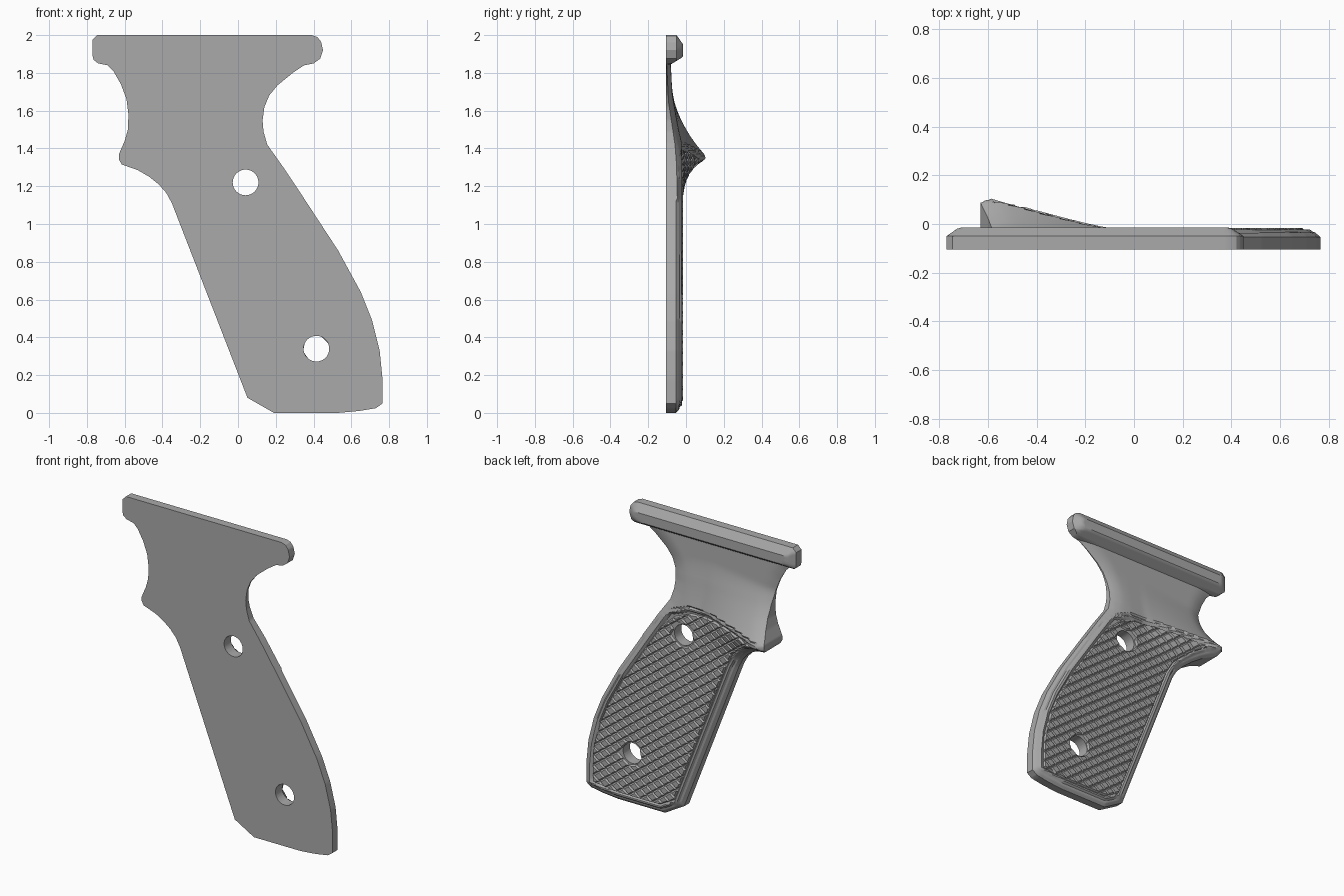
import bpy, bmesh, math
from mathutils import Vector

cube = bpy.data.objects.get("Cube")
if cube:
    bpy.data.objects.remove(cube, do_unlink=True)

grey = bpy.data.materials.new("grey")
grey.use_nodes = True
colour = (0.4, 0.4, 0.4, 1)
grey.diffuse_color = colour
grey.node_tree.nodes["Principled BSDF"].inputs["Base Color"].default_value = colour

FRONT = -0.105
HOLES = [(0.04, 1.22), (0.415, 0.34)]
RADIUS = 0.068

# Outline edges, bottom to top, as (x, z)
LEFT = [(.19, 0), (.05, .08), (-.35, 1.11), (-.38, 1.165), (-.42, 1.21), (-.47, 1.25), (-.53, 1.285),
        (-.615, 1.315), (-.63, 1.34), (-.63, 1.37), (-.6, 1.44), (-.583, 1.5), (-.58, 1.58), (-.59, 1.66),
        (-.62, 1.74), (-.66, 1.81), (-.69, 1.84), (-.74, 1.85), (-.765, 1.87), (-.77, 1.89),
        (-.77, 1.975), (-.745, 2)]
RIGHT = [(.53, 0), (.64, .01), (.73, .025), (.765, .05), (.765, .18), (.75, .33), (.71, .49), (.65, .64),
         (.53, .86), (.34, 1.15), (.24, 1.3), (.155, 1.42), (.135, 1.49), (.13, 1.55), (.14, 1.62),
         (.165, 1.68), (.21, 1.735), (.29, 1.8), (.35, 1.84), (.4, 1.85), (.435, 1.875), (.45, 1.92),
         (.44, 1.965), (.42, 1.99), (.39, 2)]
# Ridge between the grip and the neck
CREST = [(-.63, 1.36), (-.45, 1.39), (-.15, 1.43), (0, 1.42), (.13, 1.37), (.23, 1.28), (.34, 1.13)]
PANEL = [(.1, .12), (.21, .06), (.55, .06), (.7, .08), (.7, .2), (.69, .33), (.65, .47), (.59, .62),
         (.47, .83), (.28, 1.12), (.2, 1.24), (.1, 1.33), (-.02, 1.38), (-.15, 1.39), (-.3, 1.38),
         (-.45, 1.355), (-.53, 1.335), (-.42, 1.275), (-.33, 1.2), (-.28, 1.11)]
LOOP = [Vector(p) for p in LEFT + RIGHT[::-1]]


def lerp_table(table, t):
    if t <= table[0][0]:
        return table[0][1]
    for (a, u), (b, v) in zip(table, table[1:]):
        if t <= b:
            return u + (v - u) * (t - a) / (b - a)
    return table[-1][1]


def edge_x(side, z):
    return lerp_table([(b, a) for a, b in side], z)


def edge_distance(x, z):
    p, best = Vector((x, z)), 9
    for a, b in zip(LOOP, LOOP[1:] + LOOP[:1]):
        s = b - a
        t = max(0, min(1, (p - a).dot(s) / s.length_squared))
        best = min(best, (a + s * t - p).length)
    return best


def surface(x, z):
    """Rear surface without the rounded borders: grip, thumb shelf and scooped neck."""
    crest = lerp_table(CREST, x)
    rise = max(0, (-.1 - x) / .5) ** 1.15 * .13
    rise *= max(0, min(1, (z - 1.13) / .21)) ** 1.5
    if z <= crest:
        return -.02 + rise
    neck = -.068 - .05 * max(0, z - 1.6)
    return neck + (rise - .02 - neck) * max(0, 1 - (z - crest) / .3) ** 1.5


BORDER = [(0, .033), (.018, .016), (.03, .014), (.04, .002), (.055, .002), (.062, .014)]


def rear(x, z):
    d, y = edge_distance(x, z), surface(x, z)
    if z > 1.845:                                   # bevelled top rail
        return min(-.05 + .035 * min(1, d / .05), -.08 + .065 * min(1, (z - 1.845) / .04))
    below = lerp_table(CREST, x) - z
    if below < 0:                                   # neck with softened edges
        return y - .022 * max(0, 1 - d / .1) ** 2
    return y - lerp_table(BORDER, min(d, below + .03))


def add_object(name, bm):
    mesh = bpy.data.meshes.new(name)
    bm.to_mesh(mesh)
    bm.free()
    ob = bpy.data.objects.new(name, mesh)
    bpy.context.collection.objects.link(ob)
    mesh.materials.append(grey)
    return ob


def activate(ob):
    bpy.ops.object.select_all(action="DESELECT")
    ob.select_set(True)
    bpy.context.view_layer.objects.active = ob


# Grip body: rows of points across the outline, flat in front and shaped behind
levels = {round(z, 3) for _, z in LEFT + RIGHT}
levels |= {round(i * .02, 3) for i in range(101)} | {1.845, 1.855, 1.95, .015, .03, .07}
levels |= {round(1.2 + i * .01, 3) for i in range(30)}
levels = sorted(levels)
insets = [0, .02, .033, .044, .06, .069, .085]
bm = bmesh.new()
grids = ([], [])
for z in levels:
    x0, x1 = edge_x(LEFT, z), edge_x(RIGHT, z)
    inner = [x0 + .085 + (x1 - x0 - .17) * i / 30 for i in range(1, 30)]
    xs = [x0 + i for i in insets] + inner + [x1 - i for i in reversed(insets)]
    grids[0].append([bm.verts.new((x, FRONT, z)) for x in xs])
    grids[1].append([bm.verts.new((x, rear(x, z), z)) for x in xs])
rows, cols = len(levels), len(grids[0][0])
for g in grids:
    for r in range(rows - 1):
        for c in range(cols - 1):
            bm.faces.new((g[r][c], g[r][c + 1], g[r + 1][c + 1], g[r + 1][c]))
rim = [(0, c) for c in range(cols)] + [(r, cols - 1) for r in range(1, rows)]
rim += [(rows - 1, c) for c in range(cols - 2, -1, -1)] + [(r, 0) for r in range(rows - 2, 0, -1)]
for (a, b), (c, d) in zip(rim, rim[1:] + rim[:1]):
    bm.faces.new((grids[0][a][b], grids[0][c][d], grids[1][c][d], grids[1][a][b]))
bmesh.ops.recalc_face_normals(bm, faces=bm.faces)
body = add_object("grip_body", bm)

# Screw holes
for x, z in HOLES:
    bpy.ops.mesh.primitive_cylinder_add(vertices=40, radius=RADIUS, depth=1, location=(x, 0, z),
                                        rotation=(math.pi / 2, 0, 0))
    cutter = bpy.context.object
    cutter.name = "hole_cutter"
    cutter.hide_render = True
    activate(body)
    mod = body.modifiers.new("hole", "BOOLEAN")
    mod.object, mod.operation, mod.solver = cutter, "DIFFERENCE", "EXACT"
    bpy.ops.object.modifier_apply(modifier=mod.name)
    bpy.data.objects.remove(cutter, do_unlink=True)
activate(body)
bpy.ops.object.shade_smooth_by_angle(angle=math.radians(28))

# Checkered panel: sliced by two families of lines into raised diamonds
bm = bmesh.new()
face = bm.faces.new([bm.verts.new((x, 0, z)) for x, z in PANEL])
face.normal_update()
if face.normal.y < 0:
    face.normal_flip()
PITCH = .052
for angle in (math.radians(37), math.radians(-37)):
    normal = Vector((-math.sin(angle), 0, math.cos(angle)))
    for i in range(-40, 41):
        bmesh.ops.bisect_plane(bm, geom=bm.verts[:] + bm.edges[:] + bm.faces[:], dist=1e-5,
                               plane_co=normal * (i * PITCH), plane_no=normal)
for x, z in HOLES:
    hole = Vector((x, 0, z))
    gone = [f for f in bm.faces if (f.calc_center_median() - hole).length < RADIUS]
    bmesh.ops.delete(bm, geom=gone, context="FACES")
    for v in bm.verts:
        away = v.co - hole
        if away.length < RADIUS + .004:
            v.co = hole + away.normalized() * (RADIUS + .004)
slivers = [f for f in bm.faces if f.calc_area() < .0004]
bmesh.ops.delete(bm, geom=slivers, context="FACES")
bm.normal_update()
bmesh.ops.inset_individual(bm, faces=bm.faces[:], thickness=.008, depth=.013, use_even_offset=True)
for v in bm.verts:
    v.co.y += surface(v.co.x, v.co.z) - .009
add_object("checkered_panel", bm)
